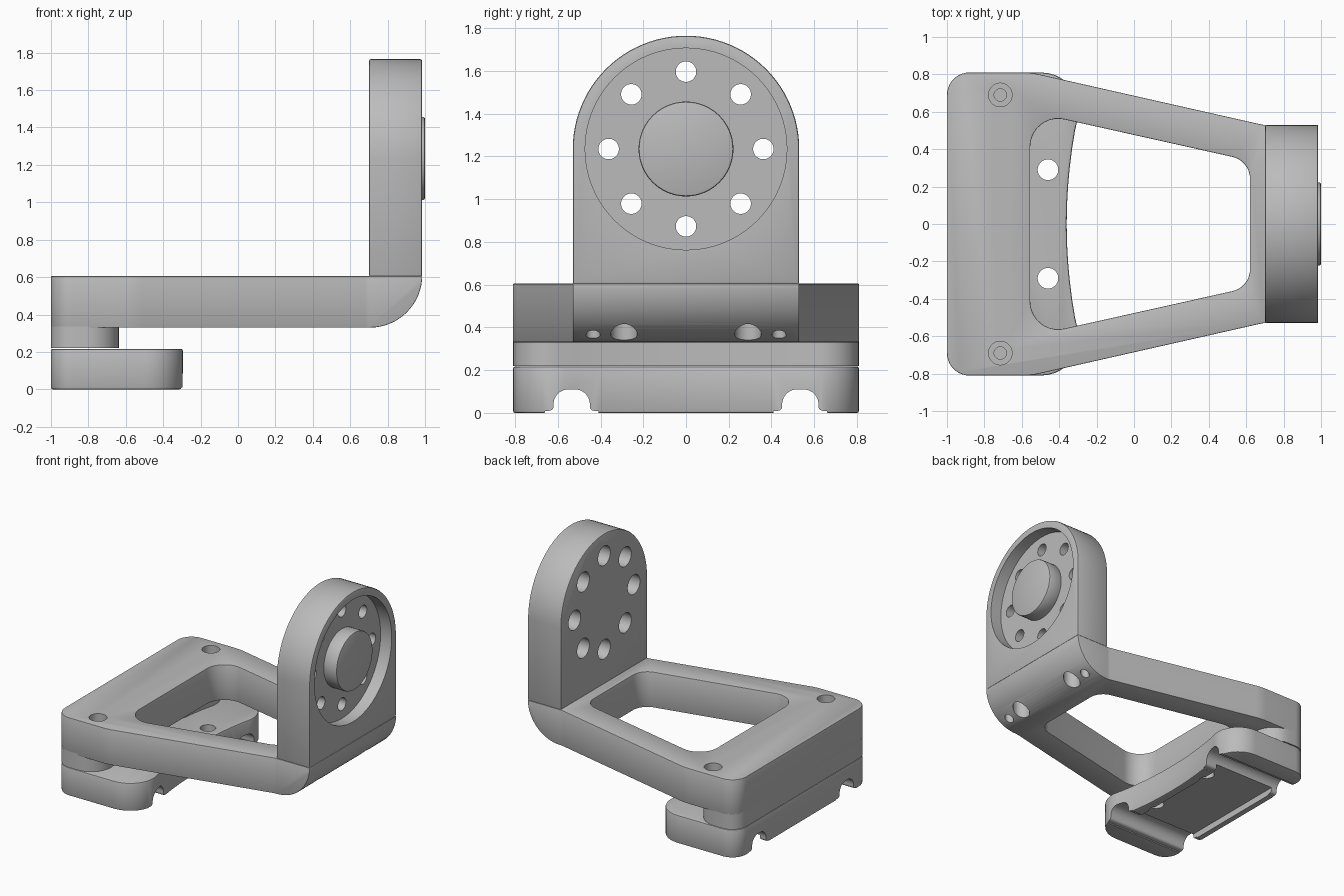
import bpy, bmesh, math
from mathutils import Vector

old = bpy.data.objects.get("Cube")
if old:
    bpy.data.objects.remove(old, do_unlink=True)

grey = bpy.data.materials.new("machined_grey")
grey.use_nodes = True
COLOUR = (0.5, 0.5, 0.5, 1)
grey.diffuse_color = COLOUR
grey.node_tree.nodes["Principled BSDF"].inputs["Base Color"].default_value = COLOUR


def rounded(corners, steps=10):
    """Outline from (u, v, radius) corners, each corner filleted."""
    out = []
    for i, (u, v, r) in enumerate(corners):
        p = Vector((u, v))
        if r == 0:
            out.append(p)
            continue
        a = (Vector(corners[i - 1][:2]) - p).normalized()
        b = (Vector(corners[(i + 1) % len(corners)][:2]) - p).normalized()
        half = a.angle(b) / 2
        centre = p + (a + b).normalized() * (r / math.sin(half))
        start = p + a * (r / math.tan(half)) - centre
        end = p + b * (r / math.tan(half)) - centre
        sweep = math.atan2(start.x * end.y - start.y * end.x, start.dot(end))
        for k in range(steps + 1):
            t = sweep * k / steps
            c, s = math.cos(t), math.sin(t)
            out.append(centre + Vector((c * start.x - s * start.y,
                                        s * start.x + c * start.y)))
    return out


def circle(u, v, r, n=48):
    return [(u + r * math.cos(math.tau * k / n), v + r * math.sin(math.tau * k / n))
            for k in range(n)]


def prism(name, outline, lo, hi, axis="z"):
    """Extrude a 2D outline between lo and hi along an axis."""
    place = {"z": lambda u, v, w: (u, v, w),
             "x": lambda u, v, w: (w, u, v),
             "y": lambda u, v, w: (u, w, v)}[axis]
    bm = bmesh.new()
    rings = [[bm.verts.new(place(p[0], p[1], w)) for p in outline] for w in (lo, hi)]
    bm.faces.new(rings[0])
    bm.faces.new(rings[1])
    n = len(outline)
    for i in range(n):
        j = (i + 1) % n
        bm.faces.new((rings[0][i], rings[0][j], rings[1][j], rings[1][i]))
    bmesh.ops.recalc_face_normals(bm, faces=bm.faces)
    mesh = bpy.data.meshes.new(name)
    bm.to_mesh(mesh)
    bm.free()
    mesh.materials.append(grey)
    obj = bpy.data.objects.new(name, mesh)
    bpy.context.collection.objects.link(obj)
    return obj


def activate(obj):
    bpy.ops.object.select_all(action="DESELECT")
    obj.select_set(True)
    bpy.context.view_layer.objects.active = obj


def combine(obj, cutter, operation="DIFFERENCE"):
    mod = obj.modifiers.new("cut", "BOOLEAN")
    mod.operation, mod.solver, mod.object = operation, "EXACT", cutter
    activate(obj)
    bpy.ops.object.modifier_apply(modifier=mod.name)
    bpy.data.objects.remove(cutter, do_unlink=True)


def bevel(obj, width=0.01):
    mod = obj.modifiers.new("edge", "BEVEL")
    mod.width, mod.segments, mod.limit_method = width, 2, "ANGLE"
    mod.angle_limit = math.radians(40)
    activate(obj)
    bpy.ops.object.modifier_apply(modifier=mod.name)


def drill(obj, u, v, r, lo, hi, axis="z"):
    combine(obj, prism("drill", circle(u, v, r), lo, hi, axis))


def finish(obj):
    activate(obj)
    bpy.ops.object.shade_smooth_by_angle(angle=math.radians(30))


def saddle(front, corner):
    """Slab outline whose +x edge is a shallow hollow arc."""
    edge = lambda y: front + y * y / 5.6
    arc = [(edge(k * 0.1), k * 0.1, 0) for k in range(-5, 6)]
    return rounded([(-1, 0.81, 0.12), (-1, -0.81, 0.12), (edge(0.81), -0.81, corner)]
                   + arc + [(edge(0.81), 0.81, corner)])


# Tapered frame with rounded front heel and window
frame = prism("frame", rounded([
    (-1, 0.81, 0.12), (-1, -0.81, 0.12), (-0.55, -0.81, 0.4), (0.69, -0.53, 0.1),
    (0.985, -0.53, 0), (0.985, 0.53, 0), (0.69, 0.53, 0.1), (-0.55, 0.81, 0.4)]), 0.2, 0.605)
side = rounded([(-1.2, 0.33, 0), (0.985, 0.33, 0.28), (0.985, 0.8, 0), (-1.2, 0.8, 0)], 16)
combine(frame, prism("side_profile", side, -1, 1, "y"), "INTERSECT")
combine(frame, prism("window", rounded([
    (-0.555, 0.60, 0.15), (-0.555, -0.60, 0.15),
    (0.62, -0.338, 0.12), (0.62, 0.338, 0.12)]), 0.1, 0.9))
bevel(frame)
for s in (-1, 1):
    # stepped screw holes on top, access holes in the heel
    drill(frame, -0.715, s * 0.69, 0.063, 0.54, 0.7)
    drill(frame, -0.715, s * 0.69, 0.033, 0.42, 0.7)
    drill(frame, 0.845, s * 0.29, 0.062, 0.2, 0.5)
    drill(frame, 0.84, s * 0.435, 0.033, 0.2, 0.5)
finish(frame)

# Spacer between frame and foot
spacer = prism("spacer", saddle(-0.71, 0.17), 0.22, 0.345)
finish(spacer)

# Foot with pocket, two grooves and two bolt holes
foot = prism("foot", saddle(-0.36, 0.2), 0, 0.217)
bevel(foot)
combine(foot, prism("pocket", [(-0.95, -0.5), (-0.42, -0.5), (-0.42, 0.5), (-0.95, 0.5)],
                    -0.1, 0.05))
for s in (-1, 1):
    c = s * 0.535
    groove = rounded([(c - 0.13, -0.02, 0), (c - 0.125, 0.008, 0), (c - 0.085, 0.012, 0.02),
                      (c - 0.085, 0.11, 0.07), (c + 0.085, 0.11, 0.07),
                      (c + 0.085, 0.012, 0.02), (c + 0.125, 0.008, 0), (c + 0.13, -0.02, 0)])
    combine(foot, prism("groove", groove, -1.2, 0, "x"))
    drill(foot, -0.46, s * 0.29, 0.055, -0.1, 0.4)
finish(foot)

# Upright plate with arched top
CZ = 1.235
arch = [(0.53 * math.cos(math.pi * k / 48), CZ + 0.53 * math.sin(math.pi * k / 48))
        for k in range(49)]
upright = prism("upright", [(-0.53, 0.603), (0.53, 0.603)] + arch, 0.70, 0.985, "x")
bevel(upright)
combine(upright, prism("recess", circle(0, CZ, 0.472, 96), 0.89, 1.2, "x"))
for k in range(8):
    a = math.tau * k / 8
    y, z = 0.362 * math.cos(a), CZ + 0.362 * math.sin(a)
    drill(upright, y, z, 0.048, 0.5, 1.1, "x")
    drill(upright, y, z, 0.075, 0.5, 0.8, "x")
finish(upright)

# Raised centre boss
boss = prism("boss", circle(0, CZ, 0.222, 64), 0.88, 1.0, "x")
bevel(boss)
finish(boss)
